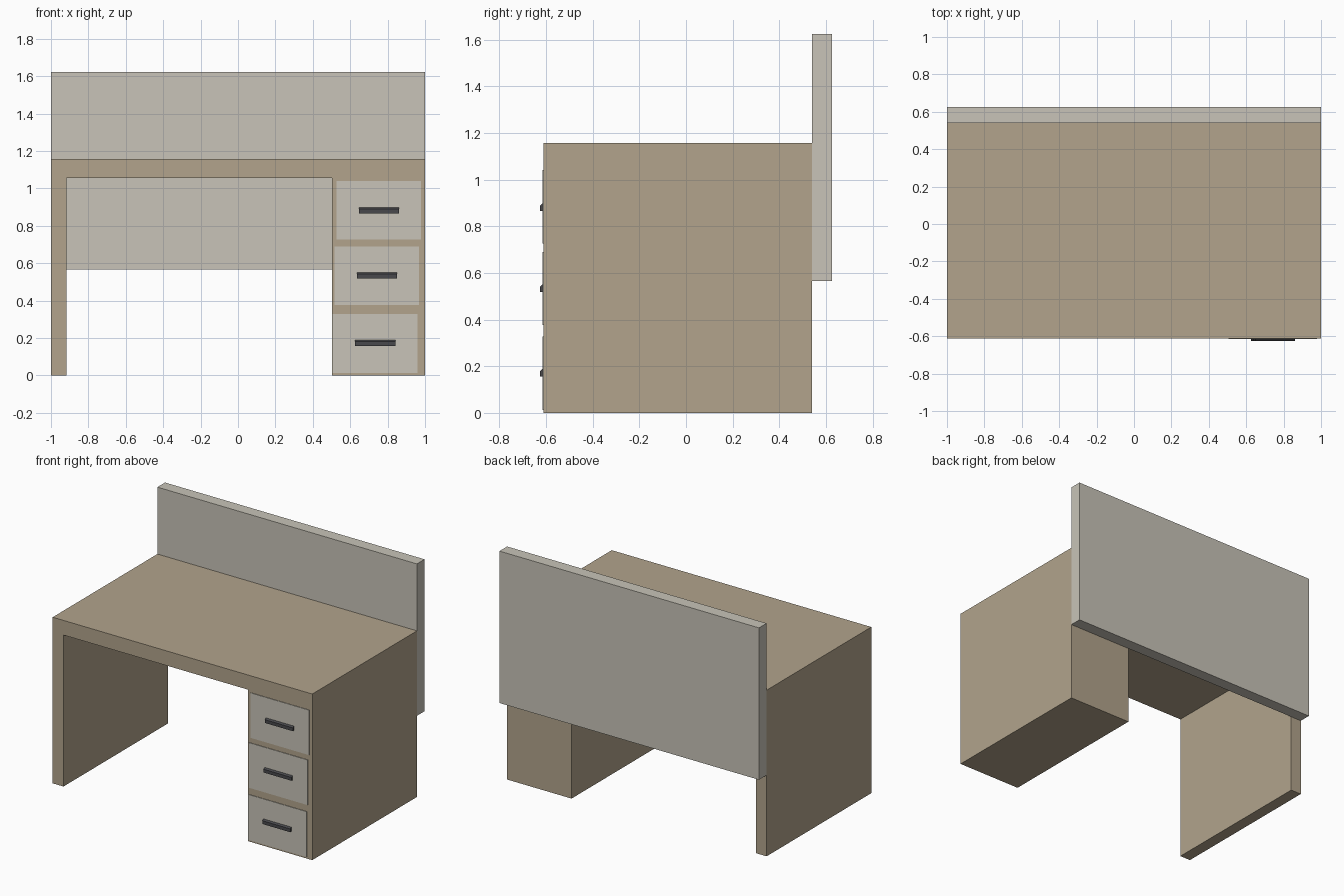
import bpy, bmesh

if "Cube" in bpy.data.objects:
    bpy.data.objects.remove(bpy.data.objects["Cube"])

def material(name, rgb):
    m = bpy.data.materials.new(name)
    m.diffuse_color = (*rgb, 1)
    m.use_nodes = True
    m.node_tree.nodes["Principled BSDF"].inputs["Base Color"].default_value = m.diffuse_color
    return m

wood = material("tan wood", (0.445, 0.371, 0.262))
pale = material("pale grey", (0.578, 0.552, 0.479))
dark = material("dark grey", (0.065, 0.065, 0.072))

def prism(name, points, depth, mat):
    """Extrude a closed 3D outline along the vector depth."""
    bm = bmesh.new()
    face = bm.faces.new([bm.verts.new(p) for p in points])
    ext = bmesh.ops.extrude_face_region(bm, geom=[face])
    moved = [v for v in ext["geom"] if isinstance(v, bmesh.types.BMVert)]
    bmesh.ops.translate(bm, verts=moved, vec=depth)
    bmesh.ops.recalc_face_normals(bm, faces=bm.faces)
    mesh = bpy.data.meshes.new(name)
    bm.to_mesh(mesh)
    bm.free()
    mesh.materials.append(mat)
    obj = bpy.data.objects.new(name, mesh)
    bpy.context.collection.objects.link(obj)
    return obj

def box(name, x, y, z, mat):
    pts = [(x[0], y[0], z[0]), (x[1], y[0], z[0]), (x[1], y[0], z[1]), (x[0], y[0], z[1])]
    return prism(name, pts, (0, y[1] - y[0], 0), mat)

# Desk body: top, left leg and solid drawer pedestal as one profile
profile = [(-1, 0), (-0.917, 0), (-0.917, 1.055), (0.503, 1.055),
           (0.503, 0), (1, 0), (1, 1.157), (-1, 1.157)]
FRONT = -0.611
prism("desk_body", [(x, FRONT, z) for x, z in profile], (0, 0.541 - FRONT, 0), wood)

# Privacy panel along the back
box("back_panel", (-1, 1), (0.541, 0.625), (0.565, 1.623), pale)

# Drawer fronts with handles, each row shifted slightly: x0, z0, z1, handle z
rows = [("bottom", 0.506, 0.012, 0.328, 0.157),
        ("middle", 0.515, 0.376, 0.69, 0.518),
        ("top", 0.526, 0.727, 1.04, 0.866)]
for label, x0, z0, z1, hz in rows:
    box(label + "_drawer_front", (x0, x0 + 0.453), (FRONT - 0.004, FRONT), (z0, z1), pale)
    # Handle with a sloping top
    section = [(FRONT, hz), (-0.625, hz), (-0.625, hz + 0.023), (FRONT, hz + 0.036)]
    prism(label + "_drawer_handle", [(x0 + 0.12, y, z) for y, z in section], (0.215, 0, 0), dark)
